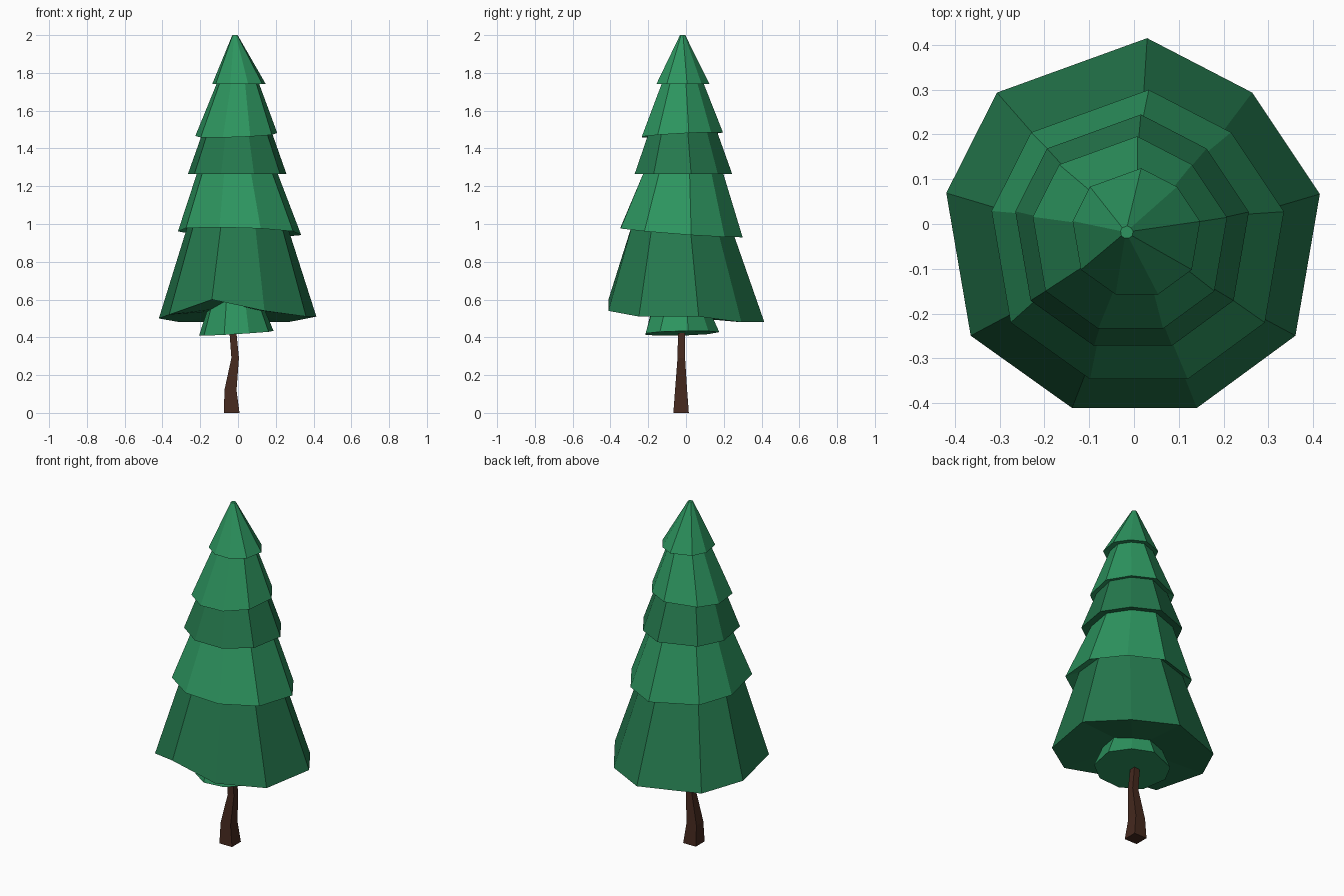
import bpy, bmesh

if "Cube" in bpy.data.objects:
    bpy.data.objects.remove(bpy.data.objects["Cube"])


def material(name, rgb):
    m = bpy.data.materials.new(name)
    m.diffuse_color = (*rgb, 1)
    m.use_nodes = True
    m.node_tree.nodes["Principled BSDF"].inputs["Base Color"].default_value = m.diffuse_color
    return m


def loft(name, rings, mats, slots):
    """Skin a stack of rings, cap both ends; slots = material index per band."""
    bm = bmesh.new()
    loops = [[bm.verts.new(p) for p in ring] for ring in rings]
    n = len(loops[0])
    for a, b, slot in zip(loops, loops[1:], slots):
        for i in range(n):
            j = (i + 1) % n
            bm.faces.new((a[i], a[j], b[j], b[i])).material_index = slot
    bm.faces.new(loops[0][::-1]).material_index = slots[0]
    bm.faces.new(loops[-1]).material_index = slots[-1]
    bmesh.ops.recalc_face_normals(bm, faces=bm.faces)
    mesh = bpy.data.meshes.new(name)
    bm.to_mesh(mesh)
    bm.free()
    for m in mats:
        mesh.materials.append(m)
    ob = bpy.data.objects.new(name, mesh)
    bpy.context.collection.objects.link(ob)
    return ob


light_green = material("light_green", (0.026, 0.30, 0.115))
dark_green = material("dark_green", (0.018, 0.19, 0.075))
bark = material("bark", (0.06, 0.022, 0.013))

# Uneven nine-sided outline shared by every tier, counter-clockwise from the back
outline = [(0.07, 0.99), (-0.73, 0.70), (-1.0, 0.165), (-0.87, -0.595), (-0.33, -0.98),
           (0.335, -0.98), (0.86, -0.595), (0.99, 0.16), (0.63, 0.70)]


def ring(cx, cy, r, z, tx=0.0, ty=0.0, wobble=(0,) * 9):
    return [(cx + r * x, cy + r * y, z + tx * x + ty * y + w)
            for (x, y), w in zip(outline, wobble)]


# Foliage: each tier flares to a drooping rim and tucks in under the next
sag = (-0.02, -0.02, 0.0, 0.02, 0.10, 0.04, 0.01, 0.01, -0.02)
sag_in = [0.6 * s for s in sag]
rings = [
    ring(-0.008, -0.02, 0.198, 0.422, 0.012, 0.005),
    ring(-0.01, -0.02, 0.155, 0.535, 0, 0, sag_in),
    ring(0, 0, 0.419, 0.50, 0, 0, sag),
    ring(0.0, -0.02, 0.268, 0.985, -0.005, -0.02),
    ring(0.01, -0.025, 0.328, 0.955, -0.01, -0.025),
    ring(-0.003, -0.015, 0.212, 1.275),
    ring(-0.003, -0.015, 0.262, 1.265),
    ring(-0.005, -0.02, 0.185, 1.48, 0.006, 0.012),
    ring(-0.008, -0.02, 0.218, 1.472, 0.008, 0.012),
    ring(0.0, -0.018, 0.112, 1.745),
    ring(0.006, -0.017, 0.143, 1.74),
    ring(-0.016, -0.018, 0.014, 2.0),
]
loft("foliage", rings, [light_green, dark_green], [0, 1, 1, 0, 0, 1, 1, 0, 0, 0, 0])

# Crooked square trunk
trunk = []
for x, y, h, z in [(-0.033, -0.026, 0.041, 0), (-0.04, -0.026, 0.032, 0.12),
                   (-0.015, -0.025, 0.02, 0.29), (-0.028, -0.024, 0.018, 0.44)]:
    trunk.append([(x + sx * h, y + sy * h, z)
                  for sx, sy in ((-1, -1), (1, -1), (1, 1), (-1, 1))])
loft("trunk", trunk, [bark], [0, 0, 0])
